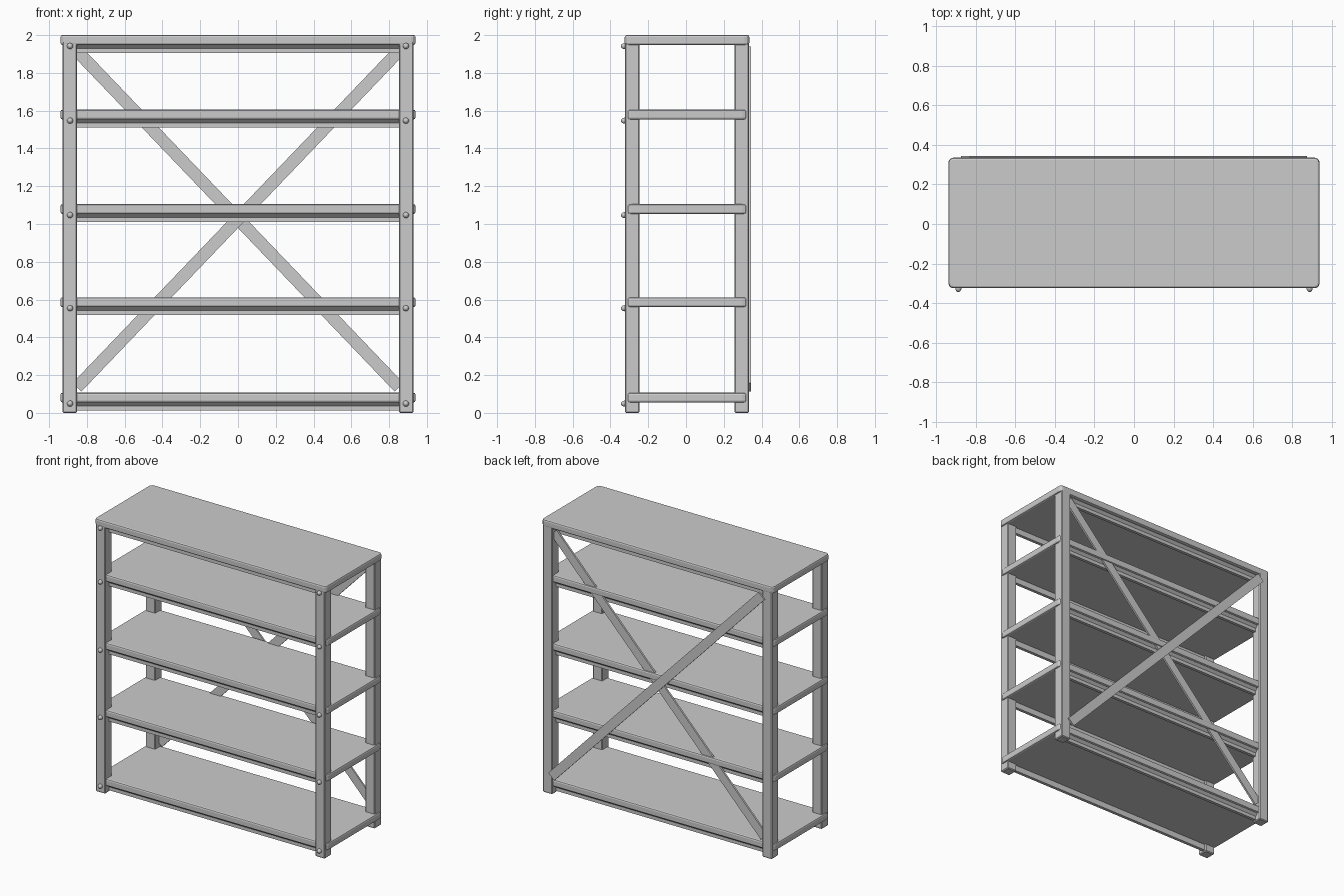
import bpy, bmesh, math
from mathutils import Vector, Matrix

if "Cube" in bpy.data.objects:
    bpy.data.objects.remove(bpy.data.objects["Cube"])

grey = bpy.data.materials.new("painted_steel_grey")
grey.use_nodes = True
COLOUR = (0.6, 0.6, 0.6, 1)
grey.diffuse_color = COLOUR
grey.node_tree.nodes["Principled BSDF"].inputs["Base Color"].default_value = COLOUR


def finish(name, bm):
    bmesh.ops.recalc_face_normals(bm, faces=bm.faces)
    mesh = bpy.data.meshes.new(name)
    bm.to_mesh(mesh)
    bm.free()
    mesh.materials.append(grey)
    obj = bpy.data.objects.new(name, mesh)
    bpy.context.collection.objects.link(obj)
    return obj


def box(lo, hi):
    lo, hi = Vector(lo), Vector(hi)
    bm = bmesh.new()
    bmesh.ops.create_cube(bm, size=1)
    for v in bm.verts:
        v.co = (lo + hi) / 2 + v.co * (hi - lo)
    return bm


def bevel(bm, edges, width, segments=1):
    bmesh.ops.bevel(bm, geom=edges, offset=width, segments=segments,
                    profile=0.5, affect='EDGES')


def vertical(edge):
    a, b = edge.verts
    return abs(a.co.z - b.co.z) > 0.001


def extrude_x(name, profile, x0, x1):
    """Sweep a (y, z) outline along x."""
    bm = bmesh.new()
    face = bm.faces.new([bm.verts.new((x0, y, z)) for y, z in profile])
    new = bmesh.ops.extrude_face_region(bm, geom=[face])["geom"]
    bmesh.ops.translate(bm, vec=(x1 - x0, 0, 0),
                        verts=[g for g in new if isinstance(g, bmesh.types.BMVert)])
    return finish(name, bm)


POST_X, HALF = 0.891, 0.039
FRONT_Y, BACK_Y = -0.284, 0.295
MID_Y = (FRONT_Y + BACK_Y) / 2
SHELF_TOPS = [0.107, 0.612, 1.105, 1.605, 2.0]
THICK = 0.052

# Corner posts
for side, sx in (("left", 1), ("right", -1)):
    for end, y in (("front", FRONT_Y), ("back", BACK_Y)):
        x = sx * POST_X
        bm = box((x - HALF, y - HALF, 0), (x + HALF, y + HALF, 1.97))
        bevel(bm, bm.edges[:], 0.006)
        finish(f"{end}_{side}_post", bm)

for i, top in enumerate(SHELF_TOPS, 1):
    # Shelf board with rounded corners and softened rims; the top one is deeper
    depth = 0.33 if i == len(SHELF_TOPS) else 0.319
    bm = box((-0.94, MID_Y - depth, top - THICK), (0.94, MID_Y + depth, top))
    bevel(bm, [e for e in bm.edges if vertical(e)], 0.025, 3)
    bevel(bm, [e for e in bm.edges if not vertical(e)], 0.011, 2)
    finish(f"shelf_{i}", bm)

    # Front and back rails: sloped under the shelf rim, then a flat face
    under = top - THICK
    for end, s in (("front", -1), ("back", 1)):
        outline = [(0.308, under + 0.004), (0.285, under - 0.018),
                   (0.285, top - 0.095), (0.262, top - 0.095), (0.262, under + 0.004)]
        extrude_x(f"{end}_rail_{i}", [(MID_Y + s * y, z) for y, z in outline],
                  -POST_X + 0.02, POST_X - 0.02)

    # Domed bolts on the front posts
    for side, sx in (("left", 1), ("right", -1)):
        bm = bmesh.new()
        bmesh.ops.create_uvsphere(bm, u_segments=16, v_segments=8, radius=0.016)
        bmesh.ops.scale(bm, vec=(1, 1.3, 1), verts=bm.verts)
        bmesh.ops.translate(bm, vec=(sx * 0.889, FRONT_Y - HALF - 0.001, top - 0.058),
                            verts=bm.verts)
        for f in bm.faces:
            f.smooth = True
        finish(f"bolt_{side}_{i}", bm)


# Crossed back braces
def brace(name, x_low, y, thick):
    low, high = Vector((x_low, y, 0.135)), Vector((-x_low, y, 1.917))
    span = high - low
    bm = box((-span.length / 2, -thick / 2, -0.0325), (span.length / 2, thick / 2, 0.0325))
    turn = Matrix.Rotation(-math.atan2(span.z, span.x), 4, 'Y')
    bm.transform(Matrix.Translation((low + high) / 2) @ turn)
    finish(name, bm)


brace("outer_brace", 0.853, 0.3385, 0.012)
brace("inner_brace", -0.853, 0.309, 0.014)
